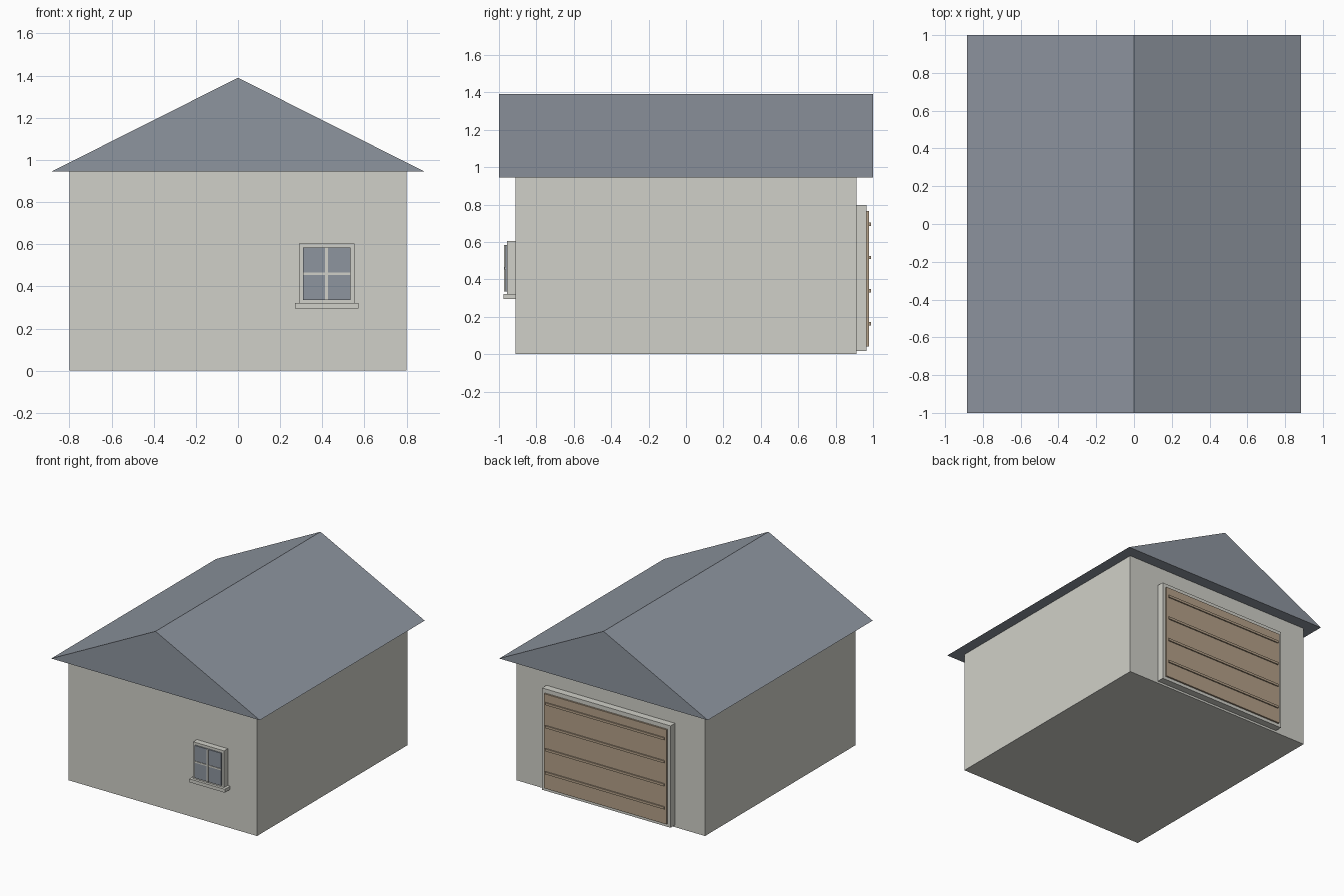
import bpy, bmesh

if "Cube" in bpy.data.objects:
    bpy.data.objects.remove(bpy.data.objects["Cube"])


def material(name, rgb):
    m = bpy.data.materials.new(name)
    m.diffuse_color = (*rgb, 1)
    m.use_nodes = True
    m.node_tree.nodes["Principled BSDF"].inputs["Base Color"].default_value = m.diffuse_color
    return m


WALL = material("pale grey plaster", (0.63, 0.63, 0.58))
SLATE = material("slate grey", (0.27, 0.30, 0.347))
WOOD = material("tan wood", (0.46, 0.356, 0.25))


def prism(name, profile, y0, y1, mat):
    """Extrude an (x, z) profile from y0 to y1."""
    bm = bmesh.new()
    face = bm.faces.new([bm.verts.new((x, y0, z)) for x, z in profile])
    out = bmesh.ops.extrude_face_region(bm, geom=[face])
    for v in out["geom"]:
        if isinstance(v, bmesh.types.BMVert):
            v.co.y = y1
    bmesh.ops.recalc_face_normals(bm, faces=bm.faces)
    mesh = bpy.data.meshes.new(name)
    bm.to_mesh(mesh)
    bm.free()
    mesh.materials.append(mat)
    obj = bpy.data.objects.new(name, mesh)
    bpy.context.collection.objects.link(obj)
    return obj


def box(name, x0, x1, y0, y1, z0, z1, mat):
    return prism(name, [(x0, z0), (x1, z0), (x1, z1), (x0, z1)], y0, y1, mat)


# Building shell
W = 0.912
box("walls", -0.8, 0.8, -W, W, 0, 0.945, WALL)
prism("gable_roof", [(-0.885, 0.945), (0.885, 0.945), (0, 1.39)], -1, 1, SLATE)

# Garage door on the back
box("door_frame", -0.545, 0.545, W, 0.966, 0.016, 0.797, WALL)
box("door_panel", -0.52, 0.52, 0.966, 0.979, 0.04, 0.765, WOOD)
for i in range(4):
    z = 0.163 + i * 0.177
    box("door_batten", -0.505, 0.505, 0.979, 0.988, z - 0.009, z + 0.009, WOOD)

# Small window on the front
box("window_frame", 0.29, 0.552, -0.957, -W, 0.322, 0.604, WALL)
box("window_sill", 0.27, 0.572, -0.977, -W, 0.296, 0.322, WALL)
box("window_glass", 0.308, 0.534, -0.966, -0.957, 0.335, 0.584, SLATE)
box("upright_bar", 0.414, 0.428, -0.972, -0.966, 0.335, 0.584, WALL)
box("cross_bar", 0.308, 0.534, -0.970, -0.966, 0.454, 0.466, WALL)
